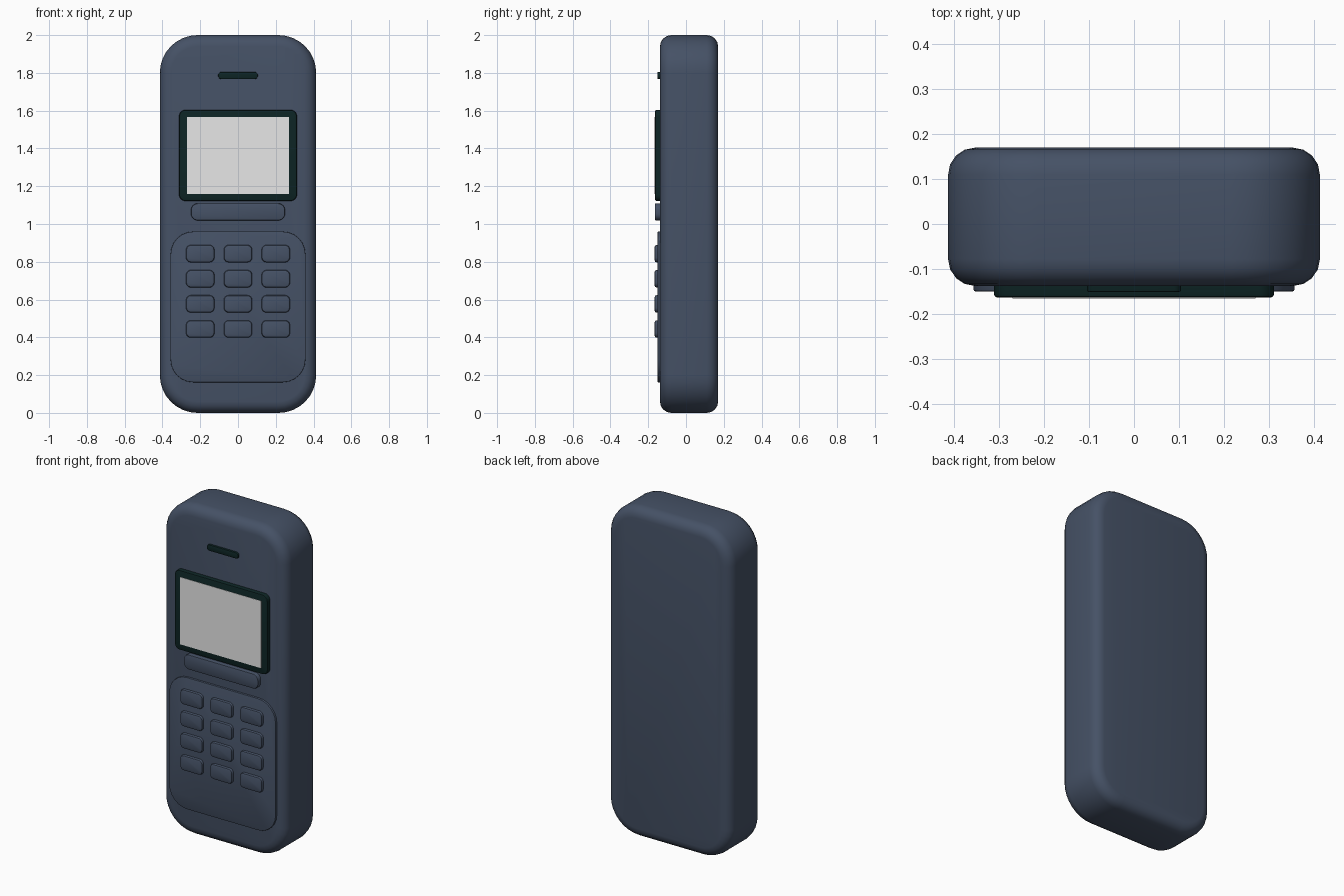
import bpy, bmesh, math

if "Cube" in bpy.data.objects:
    bpy.data.objects.remove(bpy.data.objects["Cube"])


def material(name, rgb):
    m = bpy.data.materials.new(name)
    m.diffuse_color = (*rgb, 1)
    m.use_nodes = True
    m.node_tree.nodes["Principled BSDF"].inputs["Base Color"].default_value = m.diffuse_color
    return m


NAVY = material("slate_blue", (0.060, 0.083, 0.132))
DARK = material("dark_green", (0.004, 0.018, 0.018))
PALE = material("pale_grey", (0.8, 0.8, 0.8))


def slab(name, mat, cx, cz, w, h, y0, y1, r, bevel=0.0, segs=2, both=False, steps=6):
    """Rounded rectangle in xz, from y0 (front) to y1 (back), with a rounded rim."""
    bm = bmesh.new()
    pts = []
    for i, (sx, sz) in enumerate([(1, 1), (-1, 1), (-1, -1), (1, -1)]):
        n = steps if r > 0 else 0
        for k in range(n + 1):
            a = math.pi / 2 * (i + (k / n if n else 0))
            pts.append((cx + sx * (w / 2 - r) + r * math.cos(a),
                        cz + sz * (h / 2 - r) + r * math.sin(a)))
    front = bm.faces.new([bm.verts.new((x, y0, z)) for x, z in pts])
    ext = bmesh.ops.extrude_face_region(bm, geom=[front], use_keep_orig=True)
    bmesh.ops.translate(bm, vec=(0, y1 - y0, 0),
                        verts=[v for v in ext["geom"] if isinstance(v, bmesh.types.BMVert)])
    bmesh.ops.recalc_face_normals(bm, faces=bm.faces)
    if bevel:
        rims = [e for e in bm.edges
                if all(abs(v.co.y - y0) < 1e-5 for v in e.verts)
                or (both and all(abs(v.co.y - y1) < 1e-5 for v in e.verts))]
        bmesh.ops.bevel(bm, geom=rims, offset=bevel, segments=segs, profile=0.5,
                        affect='EDGES', clamp_overlap=True)
    mesh = bpy.data.meshes.new(name)
    bm.to_mesh(mesh)
    bm.free()
    mesh.materials.append(mat)
    ob = bpy.data.objects.new(name, mesh)
    bpy.context.collection.objects.link(ob)
    bpy.ops.object.select_all(action='DESELECT')
    ob.select_set(True)
    bpy.context.view_layer.objects.active = ob
    bpy.ops.object.shade_smooth_by_angle(angle=math.radians(40))
    return ob


FRONT = -0.138   # front face of the body
IN = -0.12       # depth to which front parts sink into the body

# Body shell
slab("body", NAVY, 0, 1.0, 0.828, 2.0, FRONT, 0.17, 0.2, 0.06, 4, both=True, steps=8)

# Earpiece slot
slab("earpiece", DARK, 0, 1.786, 0.21, 0.037, -0.151, IN, 0.016, 0.004)

# Screen frame and display plate
slab("screen_frame", DARK, 0, 1.363, 0.624, 0.483, -0.164, IN, 0.035, 0.008)
slab("display", PALE, 0, 1.362, 0.542, 0.407, -0.166, -0.160, 0)

# Wide bar button below the screen
slab("bar_button", NAVY, 0, 1.064, 0.498, 0.09, -0.165, IN, 0.036, 0.006)

# Raised keypad panel
slab("keypad_panel", NAVY, 0, 0.561, 0.714, 0.798, -0.150, IN, 0.12, 0.003)

# Keys in a 3 by 4 grid
for row in range(4):
    for col in range(3):
        slab(f"key_{row + 1}_{col + 1}", NAVY, (col - 1) * 0.2, 0.843 - row * 0.133,
             0.15, 0.092, -0.166, IN, 0.026, 0.010)
